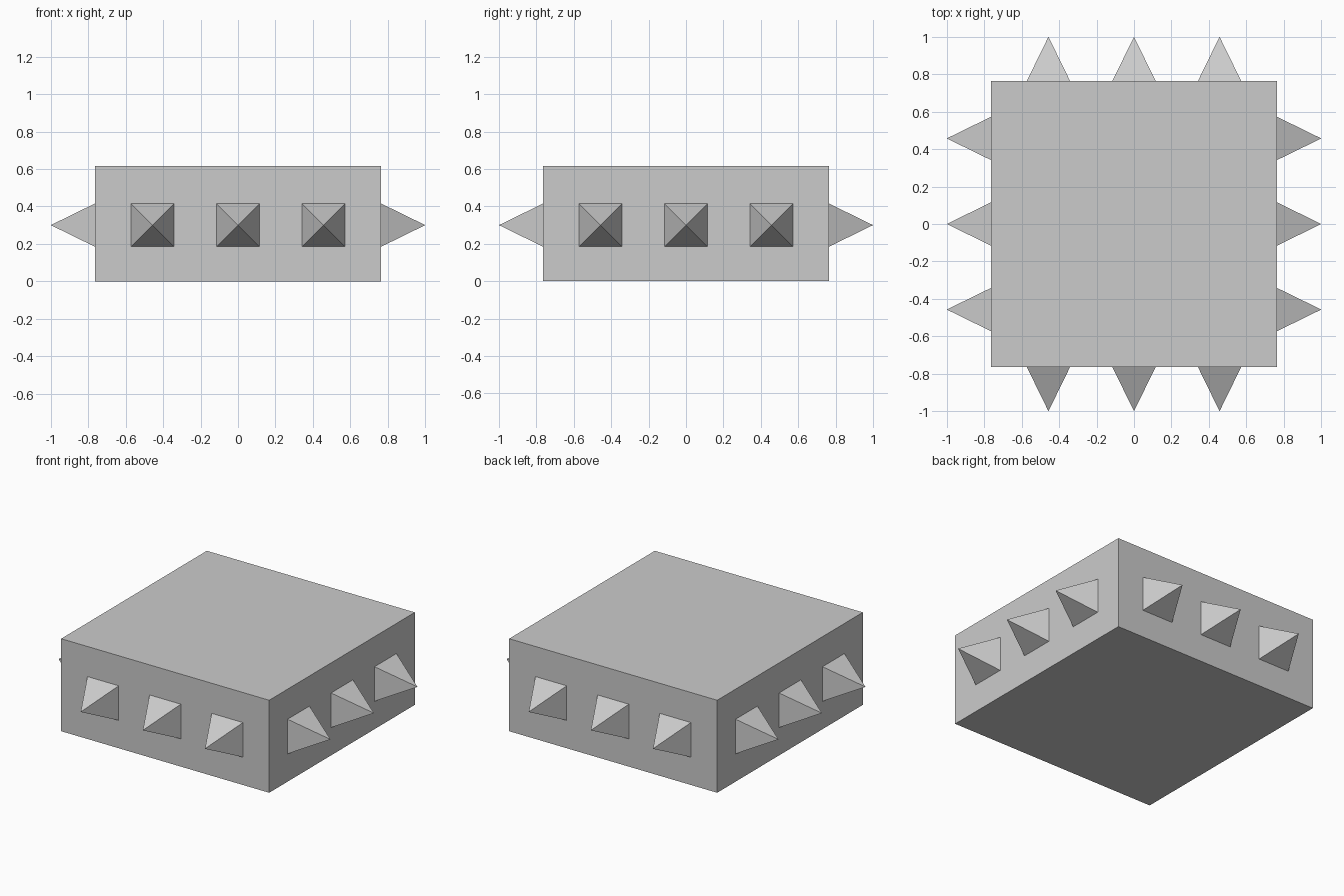
import bpy
from math import pi, sin, cos, sqrt

if "Cube" in bpy.data.objects:
    bpy.data.objects.remove(bpy.data.objects["Cube"])

HALF = 0.765      # half width of the block
HEIGHT = 0.615    # block height
SPIKE_Z = 0.30    # height of the spike row
SPIKE_W = 0.23    # width of a spike base
SPACING = 0.457   # distance between spikes

# Block body
bpy.ops.mesh.primitive_cube_add(size=1, location=(0, 0, HEIGHT / 2))
block = bpy.context.object
block.name = "block"
block.scale = (2 * HALF, 2 * HALF, HEIGHT)
bpy.ops.object.transform_apply(location=False, rotation=False, scale=True)


def add_spike(name, angle, offset):
    """Four-sided pyramid pointing outward from the side facing `angle`."""
    depth = 1.0 - HALF
    out = HALF + depth / 2
    x = out * cos(angle) - offset * sin(angle)
    y = out * sin(angle) + offset * cos(angle)
    bpy.ops.mesh.primitive_cone_add(vertices=4, radius1=SPIKE_W / sqrt(2), radius2=0, depth=depth)
    spike = bpy.context.object
    spike.name = name
    # Turn the base square to the axes, then tip the point outward
    spike.rotation_euler = (0, 0, pi / 4)
    bpy.ops.object.transform_apply(location=False, rotation=True, scale=False)
    spike.rotation_euler = (0, pi / 2, angle)
    spike.location = (x, y, SPIKE_Z)


# Three spikes on each of the four sides
for side, name in enumerate(("right", "back", "left", "front")):
    for i in (-1, 0, 1):
        add_spike(f"{name}_spike_{i + 2}", side * pi / 2, i * SPACING)
